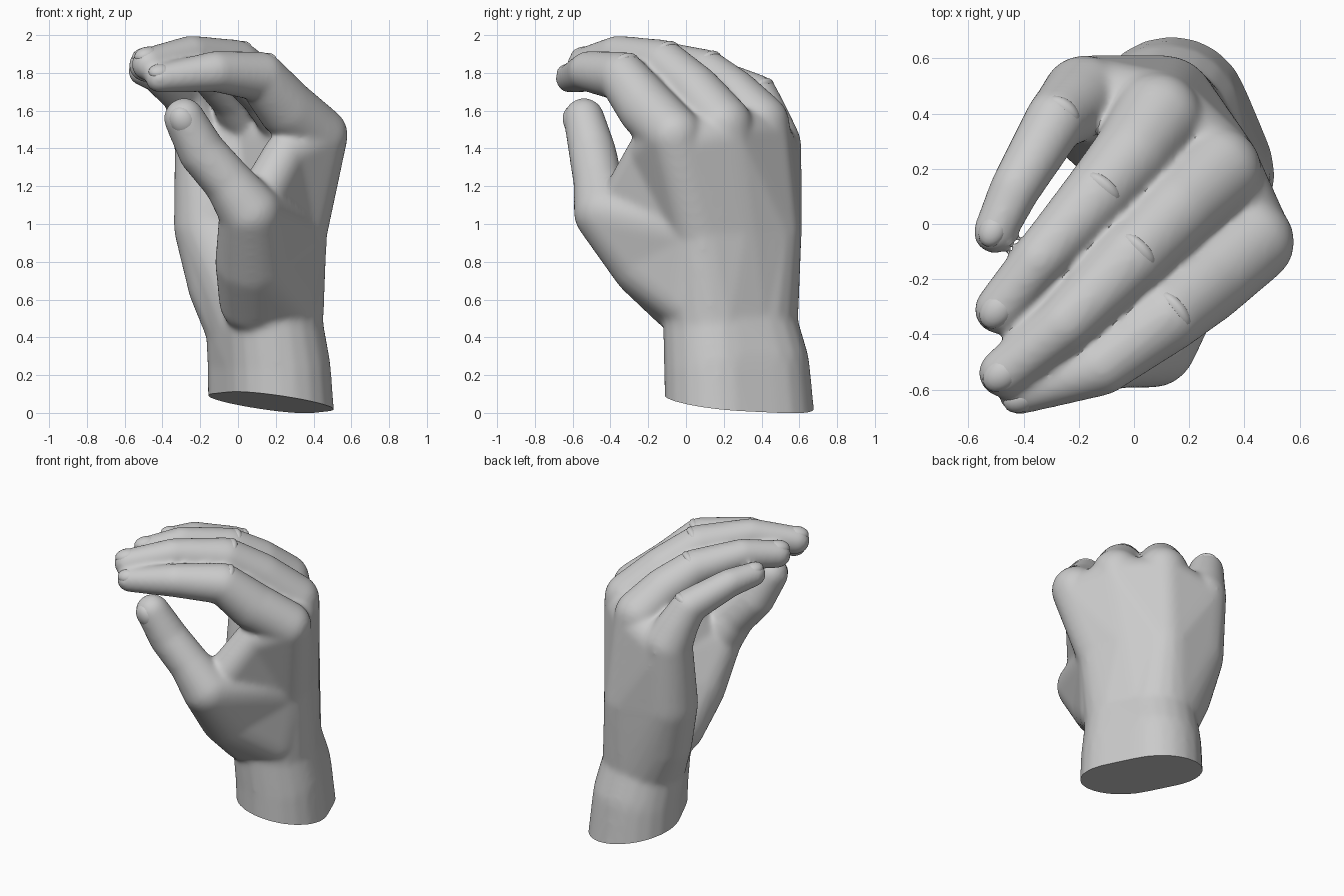
import bpy, bmesh, math
from mathutils import Vector, Matrix

if "Cube" in bpy.data.objects:
    bpy.data.objects.remove(bpy.data.objects["Cube"], do_unlink=True)

GREY = (0.6, 0.6, 0.6, 1)
skin = bpy.data.materials.new("grey_skin")
skin.use_nodes = True
skin.diffuse_color = GREY
skin.node_tree.nodes["Principled BSDF"].inputs["Base Color"].default_value = GREY

# Unit ball points used by every hull
ball = bmesh.new()
bmesh.ops.create_icosphere(ball, subdivisions=3, radius=1)
BALL = [v.co.copy() for v in ball.verts]
ball.free()
SWELL = .007  # makes up for the later relaxing


def hull(bm, *spheres):
    """Convex skin around spheres given as (x, y, z, radius)."""
    verts = [bm.verts.new(Vector(s[:3]) + p * (s[3] + SWELL))
             for s in spheres for p in BALL]
    bmesh.ops.convex_hull(bm, input=verts)
    loose = [v for v in verts if v.is_valid and not v.link_faces]
    bmesh.ops.delete(bm, geom=loose, context='VERTS')


def chain(bm, spheres):
    for a, b in zip(spheres, spheres[1:]):
        hull(bm, a, b)


def mix(a, b, t):
    return tuple(p + (q - p) * t for p, q in zip(a, b))


def add_object(name, bm):
    mesh = bpy.data.meshes.new(name)
    bm.to_mesh(mesh)
    bm.free()
    mesh.materials.append(skin)
    obj = bpy.data.objects.new(name, mesh)
    bpy.context.collection.objects.link(obj)
    return obj


def smooth(obj):
    bpy.ops.object.select_all(action='DESELECT')
    obj.select_set(True)
    bpy.context.view_layer.objects.active = obj
    bpy.ops.object.shade_smooth_by_angle(angle=math.radians(35))


# Fingers: knuckle, middle of first bone, middle joint, end joint, tip
fingers = {
    "index": [(.428, -.065, 1.47, .148), (.26, -.205, 1.61, .150),
              (.12, -.335, 1.78, .126), (-.12, -.515, 1.808, .102), (-.415, -.615, 1.77, .07)],
    "middle": [(.30, .19, 1.52, .158), (.15, .045, 1.70, .138),
               (-.01, -.12, 1.845, .124), (-.25, -.36, 1.895, .097), (-.475, -.54, 1.845, .083)],
    "ring": [(.085, .385, 1.53, .158), (-.01, .25, 1.68, .136),
             (-.135, .105, 1.80, .118), (-.345, -.13, 1.87, .092), (-.49, -.31, 1.84, .083)],
    "little": [(-.18, .455, 1.42, .150), (-.23, .42, 1.55, .125),
               (-.285, .375, 1.68, .106), (-.43, .13, 1.79, .086), (-.505, -.03, 1.81, .072)],
}
thumb = [(.085, -.01, .60, .18), (.08, -.20, .80, .195), (.065, -.43, 1.06, .158),
         (-.05, -.465, 1.22, .125), (-.19, -.495, 1.38, .120), (-.285, -.54, 1.56, .102)]
mid_palm = [(.295, .08, .95, .17), (.23, .26, .95, .17),
            (.11, .425, .95, .18), (-.145, .41, .98, .188)]
wrist = [(.185, .145, .46, .26), (.095, .325, .46, .26)]
arm_top = [(.21, .165, .24, .275), (.12, .375, .24, .275)]
arm = [(.235, .19, -.30, .292), (.145, .41, -.30, .292)]

# Wrist, then a curved fan of four bone rays joined side by side
bm = bmesh.new()
hull(bm, *arm, *arm_top)
hull(bm, *arm_top, *wrist)
knuckles = [f[0] for f in fingers.values()]
necks = [mix(m, k, .87) for m, k in zip(mid_palm, knuckles)]
for i in range(3):
    roots = [mix(*wrist, k / 3) for k in (i, i + 1)]
    hull(bm, *roots, *mid_palm[i:i + 2])
    hull(bm, *mid_palm[i:i + 2], *necks[i:i + 2])

# Heel of the palm on the little finger side
hull(bm, wrist[1], (-.065, .37, .68, .195), *mid_palm[2:])

# Fingers and thumb
for neck, joints in zip(necks, fingers.values()):
    chain(bm, [neck] + joints)
chain(bm, thumb)

# Thumb muscle and the web between thumb and index finger
hull(bm, thumb[0], thumb[1], (.25, .03, .60, .165), mid_palm[0])
web = (.25, -.20, 1.37, .11)
hull(bm, thumb[1], thumb[2], mid_palm[0])
hull(bm, (.10, -.34, 1.10, .12), web, mid_palm[0])
hull(bm, web, knuckles[0], mid_palm[0])

bmesh.ops.recalc_face_normals(bm, faces=bm.faces)
hand = add_object("hand", bm)

# Fuse the parts into one soft skin
fuse = hand.modifiers.new("fuse", 'REMESH')
fuse.mode = 'VOXEL'
fuse.voxel_size = .013
relax = hand.modifiers.new("relax", 'SMOOTH')
relax.factor = .5
relax.iterations = 24
graph = bpy.context.evaluated_depsgraph_get()
skin_mesh = bpy.data.meshes.new_from_object(hand.evaluated_get(graph))
hand.modifiers.clear()
hand.data = skin_mesh

# Slanted flat cut across the wrist
bm = bmesh.new()
bm.from_mesh(skin_mesh)
bmesh.ops.bisect_plane(bm, geom=bm.verts[:] + bm.edges[:] + bm.faces[:],
                       plane_co=(.18, .28, .055), plane_no=(.144, .108, 1),
                       clear_inner=True)
bmesh.ops.holes_fill(bm, edges=[e for e in bm.edges if e.is_boundary], sides=0)
bm.to_mesh(skin_mesh)
bm.free()
if not skin_mesh.materials:
    skin_mesh.materials.append(skin)
smooth(hand)


def pad(name, centre, along, up, length):
    """Curved oval just proud of a finger's surface, facing up."""
    r = centre[3]
    x = Vector(along).normalized()
    z = Vector(up)
    z = (z - x * z.dot(x)).normalized()
    frame = Matrix((x, z.cross(x), z)).transposed().to_4x4()
    place = Vector(centre[:3]) + z * (r * .45 + .011)
    bm = bmesh.new()
    bmesh.ops.create_uvsphere(bm, u_segments=20, v_segments=10, radius=1)
    bm.transform(Matrix.Translation(place) @ frame
                 @ Matrix.Diagonal((length, r * .7, r * .55, 1)))
    smooth(add_object(name, bm))


# Nails and the skin folds over the middle joints
facing = {"index": (.1, -.5, .85), "middle": (-.1, -.1, 1),
          "ring": (-.1, 0, 1), "little": (-.2, .1, 1)}
for name, joints in fingers.items():
    root, middle, end, tip = [Vector(j[:3]) for j in (joints[0], *joints[2:])]
    pad(name + "_nail", joints[4], tip - end, facing[name], joints[4][3] * .9)
    pad(name + "_joint_fold", joints[2], end - root, (0, 0, 1), .04)
pad("thumb_nail", thumb[5], Vector(thumb[5][:3]) - Vector(thumb[4][:3]),
    (-.3, -.95, .1), .085)
